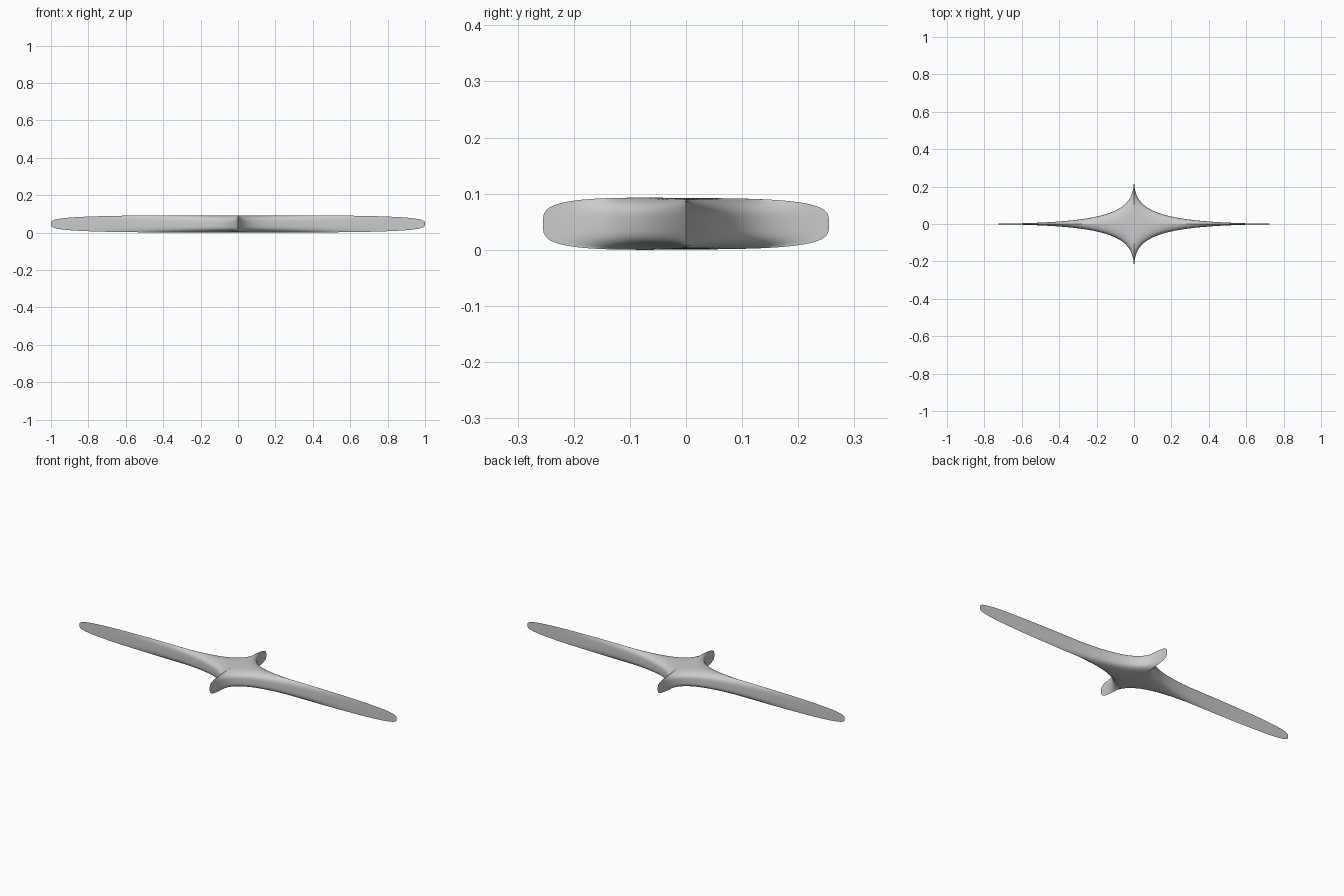
import bpy, bmesh
from math import cos, sin, pi, radians

if "Cube" in bpy.data.objects:
    bpy.data.objects.remove(bpy.data.objects["Cube"])

HALF_X, HALF_Y, HALF_Z = 1.0, 0.255, 0.046
STAR_POWER = 5.0      # pinches the plan outline into a four-pointed star
EDGE_POWER = 0.55     # rounds the upright profile like a soft slab
SEGMENTS, RINGS = 128, 48


def spow(v, e):
    """Power that keeps the sign."""
    if abs(v) < 1e-9:
        return 0.0
    return abs(v) ** e * (1 if v > 0 else -1)


def point(ring, seg):
    lat = -pi / 2 + pi * ring / RINGS
    lon = 2 * pi * seg / SEGMENTS
    r = spow(cos(lat), EDGE_POWER)
    x = HALF_X * r * spow(cos(lon), STAR_POWER)
    y = HALF_Y * r * spow(sin(lon), STAR_POWER)
    # slightly thinner towards the back
    z = HALF_Z * spow(sin(lat), EDGE_POWER) * (1 - 0.17 * y)
    return x, y, z + 0.0465


# Star-shaped superellipsoid body
bm = bmesh.new()
bottom = bm.verts.new(point(0, 0))
rows = [[bm.verts.new(point(i, j)) for j in range(SEGMENTS)]
        for i in range(1, RINGS)]
top = bm.verts.new(point(RINGS, 0))
for j in range(SEGMENTS):
    k = (j + 1) % SEGMENTS
    bm.faces.new((bottom, rows[0][k], rows[0][j]))
    bm.faces.new((top, rows[-1][j], rows[-1][k]))
    for a, b in zip(rows, rows[1:]):
        bm.faces.new((a[j], a[k], b[k], b[j]))

mesh = bpy.data.meshes.new("star_body")
bm.to_mesh(mesh)
bm.free()
body = bpy.data.objects.new("star_body", mesh)
bpy.context.collection.objects.link(body)

# Smooth shading, with the knife-thin tips kept sharp
bpy.context.view_layer.objects.active = body
body.select_set(True)
bpy.ops.object.shade_smooth_by_angle(angle=radians(50))
